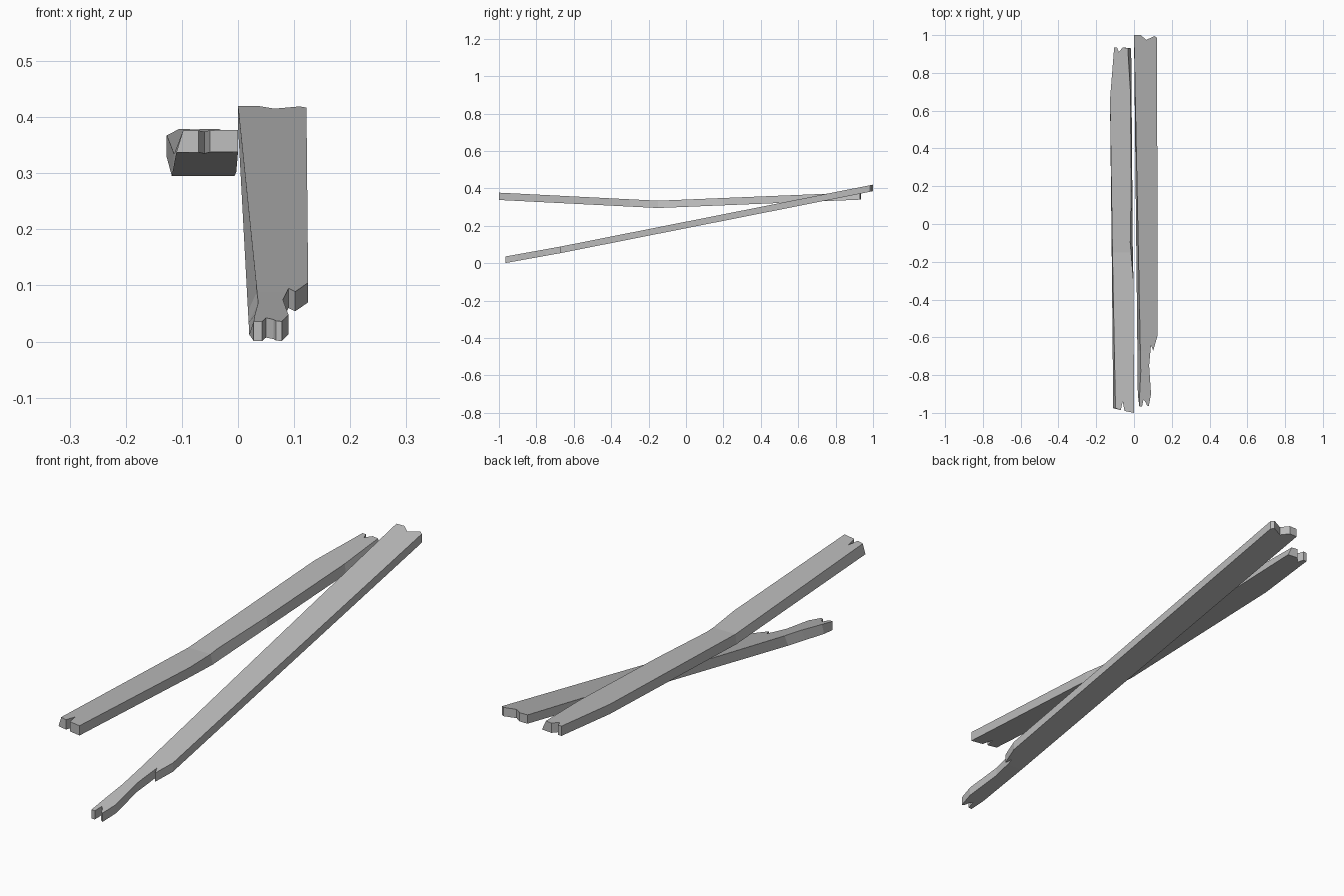
import bpy
import bmesh

cube = bpy.data.objects.get("Cube")
if cube:
    bpy.data.objects.remove(cube, do_unlink=True)

grey = bpy.data.materials.new("weathered grey")
grey.use_nodes = True
colour = (0.5, 0.5, 0.5, 1)
grey.diffuse_color = colour
grey.node_tree.nodes["Principled BSDF"].inputs["Base Color"].default_value = colour


def height(y, bends):
    """Height of the underside along the bent plank."""
    for (y0, z0), (y1, z1) in zip(bends, bends[1:]):
        if y <= y1 or (y1, z1) == bends[-1]:
            return z0 + (z1 - z0) * (y - y0) / (y1 - y0)


def plank(name, outline, bends, thick):
    """Splintered outline (x, y, inset of the top edge), extruded and bent."""
    bm = bmesh.new()
    low = [bm.verts.new((x, y, 0)) for x, y, inset in outline]
    high = [bm.verts.new((x + inset, y, thick)) for x, y, inset in outline]
    bm.faces.new(low)
    bm.faces.new(high)
    n = len(outline)
    for i in range(n):
        j = (i + 1) % n
        bm.faces.new((low[i], low[j], high[j], high[i]))
    # Cut a clean crease at each bend
    for y, z in bends[1:-1]:
        bmesh.ops.bisect_plane(bm, geom=bm.verts[:] + bm.edges[:] + bm.faces[:],
                               plane_co=(0, y, 0), plane_no=(0, 1, 0))
    for v in bm.verts:
        v.co.z += height(v.co.y, bends)
    bmesh.ops.recalc_face_normals(bm, faces=bm.faces[:])
    bmesh.ops.triangulate(bm, faces=[f for f in bm.faces if len(f.verts) > 4])
    mesh = bpy.data.meshes.new(name)
    bm.to_mesh(mesh)
    bm.free()
    mesh.materials.append(grey)
    bpy.context.collection.objects.link(bpy.data.objects.new(name, mesh))


# Sloping plank: broken front tip, chipped side, shallow notch at the back
plank("left_plank", [
    (0.028, -0.965, 0), (0.043, -0.965, 0), (0.05, -0.93, 0), (0.063, -0.945, 0),
    (0.068, -0.96, 0), (0.078, -0.965, 0), (0.09, -0.9, 0), (0.08, -0.75, 0),
    (0.09, -0.64, 0), (0.102, -0.67, 0), (0.125, -0.59, 0),
    (0.122, 0.985, 0), (0.11, 0.995, 0), (0.065, 0.975, 0), (0.035, 1, 0),
    (0, 1, 0), (0.019, -0.78, 0.017), (0.02, -0.9, 0.01)],
    [(-0.97, 0), (-0.67, 0.054), (1, 0.385)], 0.035)

# Sagging plank: split front end, tapered and notched back end
plank("right_plank", [
    (-0.11, -0.975, 0.012), (-0.07, -0.985, 0), (-0.06, -0.94, 0),
    (-0.05, -0.99, 0), (0, -1, 0), (-0.003, -0.3, 0), (-0.007, -0.1, -0.013),
    (-0.009, 0.2, -0.006), (-0.013, 0.7, -0.006), (-0.015, 0.93, -0.018),
    (-0.06, 0.935, 0), (-0.08, 0.91, 0), (-0.09, 0.935, 0), (-0.105, 0.935, 0),
    (-0.127, 0.66, 0), (-0.118, -0.15, 0.004)],
    [(-1, 0.338), (-0.15, 0.295), (0.94, 0.34)], 0.039)
